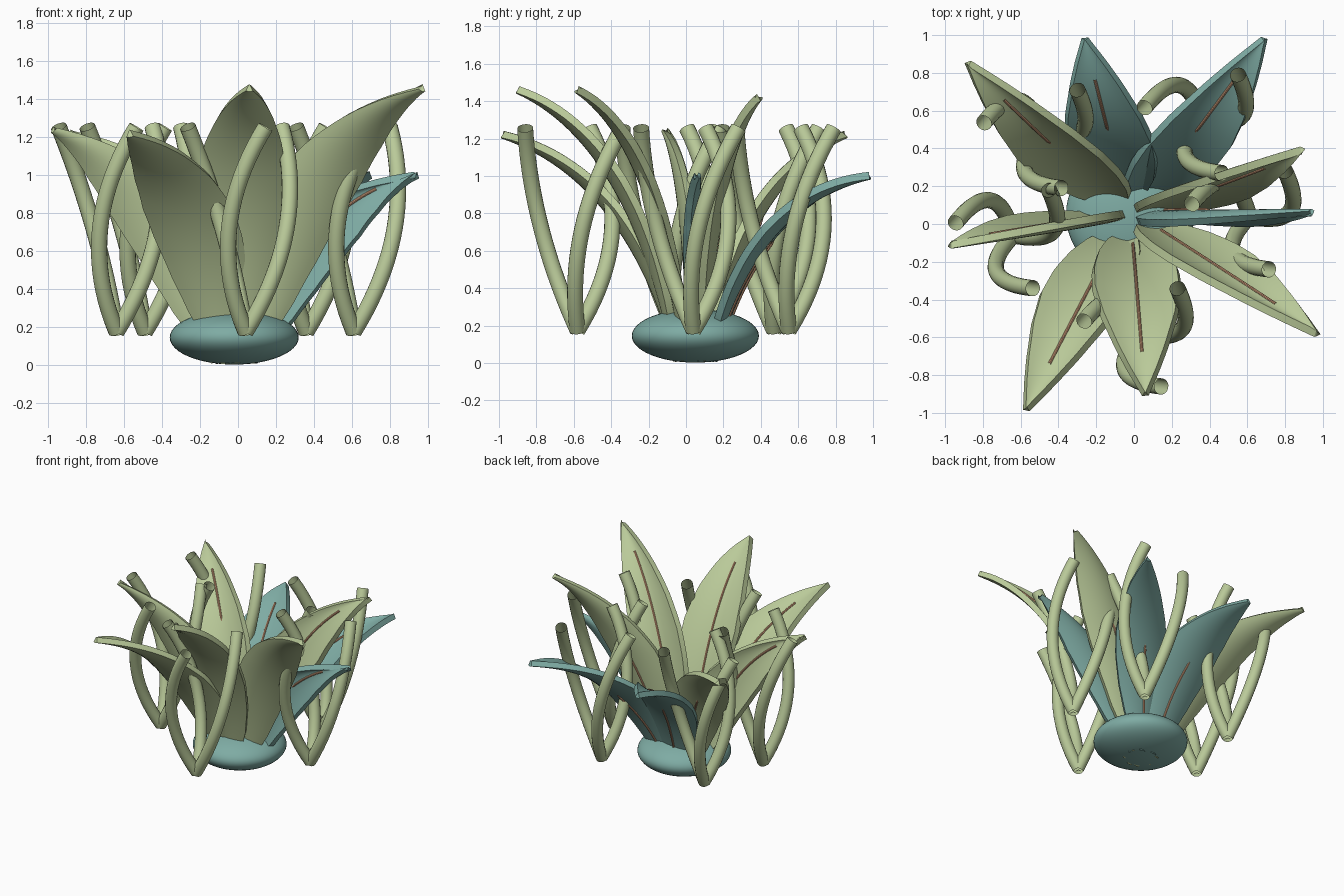
import bpy
import bmesh
from mathutils import Vector

cube = bpy.data.objects.get("Cube")
if cube:
    bpy.data.objects.remove(cube, do_unlink=True)


def make_material(name, color):
    mat = bpy.data.materials.new(name)
    mat.use_nodes = True
    mat.diffuse_color = (*color, 1)
    mat.node_tree.nodes["Principled BSDF"].inputs["Base Color"].default_value = (*color, 1)
    return mat


GREEN = make_material("pale green", (0.49, 0.59, 0.32))
TEAL = make_material("dusty teal", (0.21, 0.41, 0.37))
TAN = make_material("vein tan", (0.66, 0.36, 0.21))
CENTRE = Vector((-0.02, 0.05, 0.012))


def finish(obj, mat):
    """Turn curves and modifiers into a mesh, then colour and smooth it."""
    bpy.ops.object.select_all(action="DESELECT")
    obj.select_set(True)
    bpy.context.view_layer.objects.active = obj
    bpy.ops.object.convert(target="MESH")
    obj = bpy.context.view_layer.objects.active
    obj.data.materials.clear()
    obj.data.materials.append(mat)
    bpy.ops.object.shade_smooth_by_angle()


def tube(name, points, radius, mat, resolution):
    """Round open-ended tube along a list of points."""
    curve = bpy.data.curves.new(name, "CURVE")
    curve.dimensions = "3D"
    curve.bevel_depth = radius
    curve.bevel_resolution = resolution
    spline = curve.splines.new("POLY")
    spline.points.add(len(points) - 1)
    for p, co in zip(spline.points, points):
        p.co = (*co, 1)
    obj = bpy.data.objects.new(name, curve)
    bpy.context.collection.objects.link(obj)
    finish(obj, mat)


def bezier(a, b, c, t):
    return a * (1 - t) ** 2 + b * 2 * t * (1 - t) + c * t * t


# Leaf width from root to tip
WIDTHS = [(0, 0.03), (0.05, 0.12), (0.13, 0.27), (0.25, 0.38), (0.38, 0.45), (0.5, 0.46),
          (0.65, 0.39), (0.8, 0.26), (0.9, 0.15), (1, 0.02)]


def width(t):
    for (t0, w0), (t1, w1) in zip(WIDTHS, WIDTHS[1:]):
        if t <= t1:
            return w0 + (w1 - w0) * (t - t0) / (t1 - t0)
    return WIDTHS[-1][1]


def leaf(name, tip, mat, out, rise):
    """Arching blade, spread along x and cupped, with a raised vein."""
    tip = Vector(tip)
    foot = Vector((tip.x, tip.y, CENTRE.z))
    root = CENTRE + (foot - CENTRE).normalized() * 0.1
    bend = root.lerp(foot, out) + Vector((0, 0, tip.z * rise))
    side = 1 if tip.y > root.y else -1
    rows, cols = 28, 10
    bm = bmesh.new()
    grid, vein = [], []
    for i in range(rows + 1):
        t = i / rows
        mid = bezier(root, bend, tip, t)
        along = (bend - root) * (1 - t) + (tip - bend) * t
        up = Vector((0, -along.z, along.y)).normalized() * side
        w = width(t)
        row = []
        for j in range(cols + 1):
            u = 2 * j / cols - 1
            cup = up * (0.11 * w * u * u)
            row.append(bm.verts.new(mid + Vector((u * w / 2, 0, 0)) + cup))
        grid.append(row)
        # On the rear leaves the vein crosses from the underside to the top
        if 0.12 < t < 0.85:
            cross = 1 if side < 0 else max(-1, min(1, (t - 0.52) * 20))
            vein.append(mid + up * (0.023 * cross))
    for a, b in zip(grid, grid[1:]):
        for j in range(cols):
            bm.faces.new((a[j], a[j + 1], b[j + 1], b[j]))
    bmesh.ops.recalc_face_normals(bm, faces=bm.faces)
    mesh = bpy.data.meshes.new(name)
    bm.to_mesh(mesh)
    bm.free()
    obj = bpy.data.objects.new(name, mesh)
    bpy.context.collection.objects.link(obj)
    solid = obj.modifiers.new("thickness", "SOLIDIFY")
    solid.thickness = 0.042
    solid.offset = 0
    finish(obj, mat)
    tube(name + "_vein", vein, 0.008, TAN, 2)


# Rounded base
bpy.ops.mesh.primitive_uv_sphere_add(segments=48, ring_count=24, location=(-0.02, 0.05, 0.145))
base = bpy.context.object
base.name = "base"
base.scale = (0.34, 0.34, 0.143)
finish(base, TEAL)

# Tall green leaves
green_tips = [(-0.88, 0.85, 1.22), (-0.97, -0.11, 1.24), (-0.57, -0.98, 1.22),
              (0.06, -0.9, 1.46), (0.97, -0.58, 1.46), (0.89, 0.39, 1.42)]
for n, tip in enumerate(green_tips, 1):
    leaf(f"green_leaf_{n}", tip, GREEN, 0.28, 0.8)

# Lower teal leaves
teal_tips = [(0.94, 0.06, 1.0), (0.69, 0.98, 1.0), (-0.26, 0.98, 1.0)]
for n, tip in enumerate(teal_tips, 1):
    leaf(f"teal_leaf_{n}", tip, TEAL, 0.27, 0.85)

# Clusters of three twisting stalks
feet = [(0.04, -0.58), (-0.64, -0.06), (0.61, 0.04), (0.36, 0.55), (-0.49, 0.47)]
spread = [(0.19, 0.24), (0.105, -0.28), (-0.305, 0.065)]
for c, (x, y) in enumerate(feet, 1):
    foot = Vector((x, y, 0.175))
    for s, (dx, dy) in enumerate(spread, 1):
        top = foot + Vector((dx, dy, 1.08))
        bulge = foot + Vector((dx / 2 + dy, dy / 2 - dx, 0.54))
        path = [bezier(foot, bulge, top, i / 20) for i in range(21)]
        tube(f"stalk_{c}_{s}", path, 0.043, GREEN, 6)
